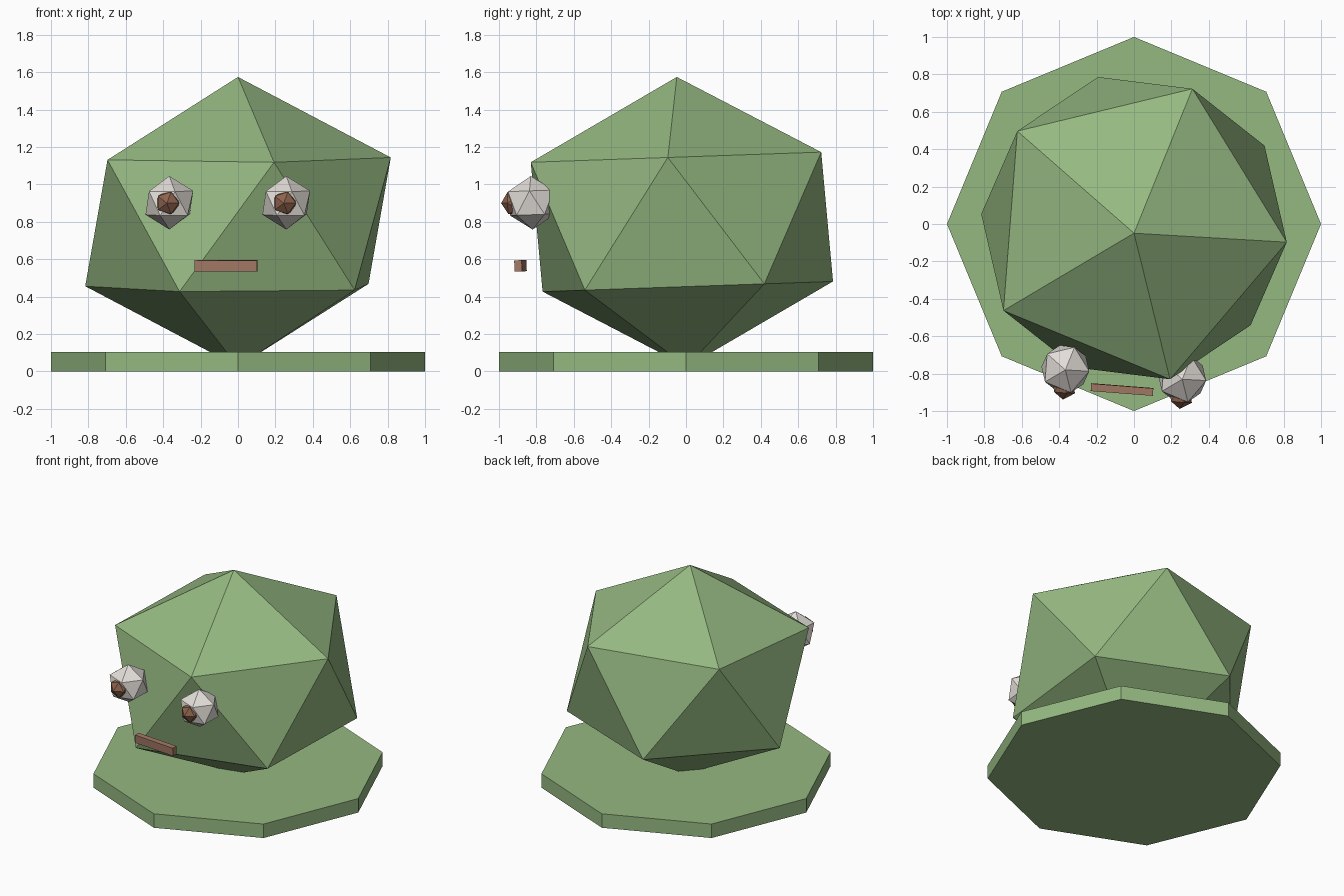
import bpy
from math import radians
from mathutils import Matrix, Vector

cube = bpy.data.objects.get("Cube")
if cube:
    bpy.data.objects.remove(cube, do_unlink=True)


def material(name, rgb):
    mat = bpy.data.materials.new(name)
    mat.use_nodes = True
    mat.diffuse_color = (*rgb, 1)
    mat.node_tree.nodes["Principled BSDF"].inputs["Base Color"].default_value = (*rgb, 1)
    return mat


GREEN = material("leaf green", (0.30, 0.48, 0.22))
WHITE = material("warm white", (0.76, 0.72, 0.68))
CLAY = material("clay brown", (0.37, 0.19, 0.13))
BROWN = material("dark brown", (0.27, 0.125, 0.075))

# The head and its face share a slight turn and forward tilt
TILT = Matrix.Rotation(0.035, 4, "X") @ Matrix.Rotation(-0.077, 4, "Z")


def finish(name, mat, matrix):
    obj = bpy.context.object
    obj.name = name
    obj.data.name = name
    obj.data.materials.append(mat)
    obj.matrix_world = matrix
    return obj


def place(location, turn=Matrix.Identity(4), scale=(1, 1, 1)):
    return Matrix.Translation(location) @ TILT @ turn @ Matrix.Diagonal((*scale, 1))


def ball(name, mat, matrix):
    bpy.ops.mesh.primitive_ico_sphere_add(subdivisions=1, radius=1)
    return finish(name, mat, matrix)


# Eight-sided base
bpy.ops.mesh.primitive_cylinder_add(vertices=8, radius=1, depth=0.105)
finish("base", GREEN, Matrix.Translation((0, 0, 0.0525)))

# Faceted head
ball("head", GREEN, place((0, -0.022, 0.8), scale=(0.916, 0.916, 0.775)))

# Eyes, each with a pupil whose corner points forward
FORWARD = Matrix.Rotation(radians(90), 4, "X")
for side, x, y in (("right", -0.367, -0.775), ("left", 0.258, -0.825)):
    eye = Vector((x, y, 0.902))
    ball(side + "_eye", WHITE, place(eye, scale=(0.143,) * 3))
    pupil = eye + Vector((-0.008, -0.095, 0))
    ball(side + "_pupil", BROWN, place(pupil, FORWARD, (0.069,) * 3))

# Mouth bar
bpy.ops.mesh.primitive_cube_add(size=1)
finish("mouth", CLAY, place((-0.064, -0.885, 0.565), scale=(0.333, 0.04, 0.06)))
